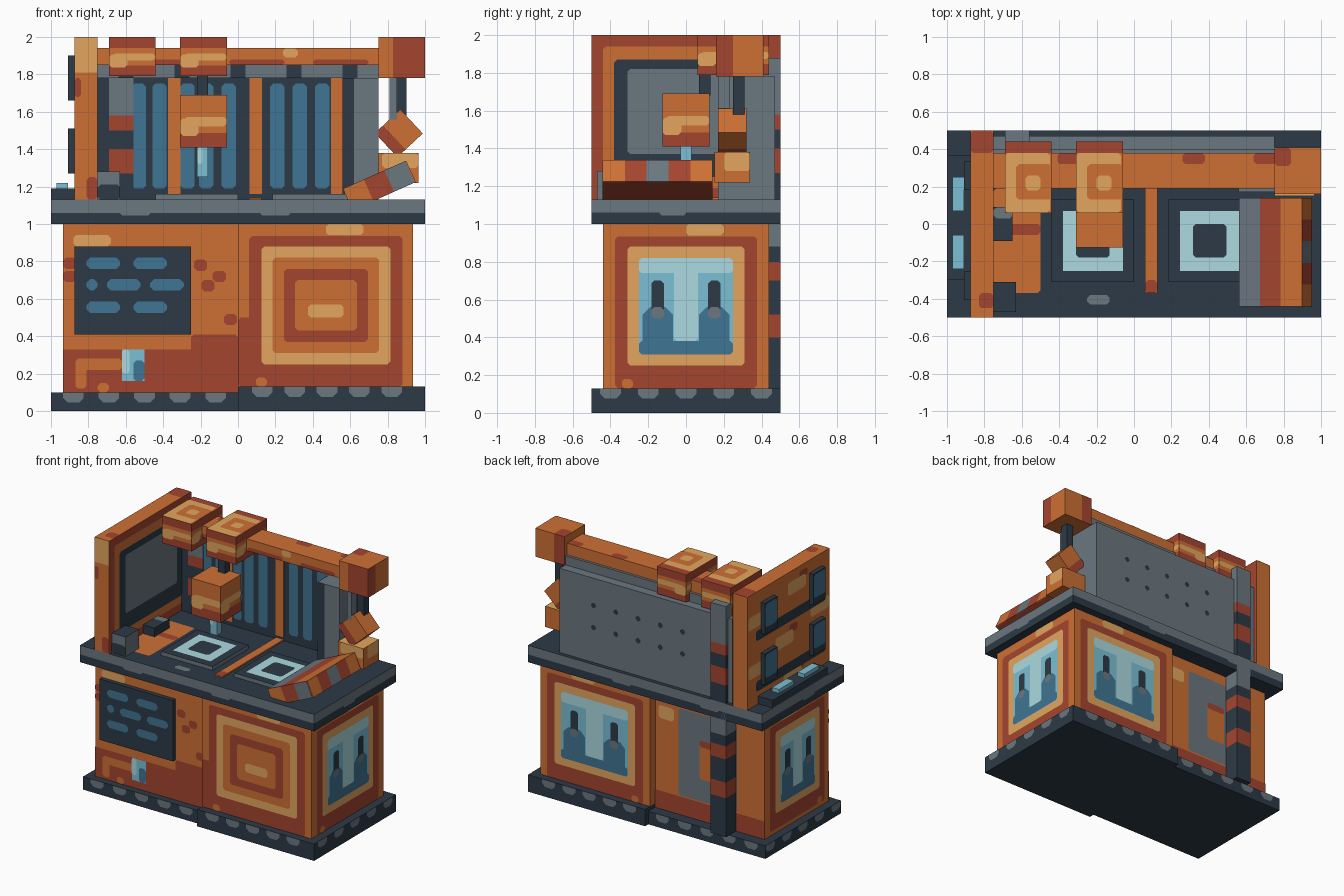
import bpy, bmesh, math
from mathutils import Vector, Matrix

if "Cube" in bpy.data.objects:
    bpy.data.objects.remove(bpy.data.objects["Cube"])


def make_material(name, hex_code):
    srgb = [int(hex_code[i:i + 2], 16) / 255 for i in range(0, 6, 2)]
    rgba = [((c + .055) / 1.055) ** 2.4 for c in srgb] + [1]
    material = bpy.data.materials.new(name)
    material.diffuse_color = rgba
    material.use_nodes = True
    material.node_tree.nodes["Principled BSDF"].inputs["Base Color"].default_value = rgba
    return material


slate = make_material("slate", "2c3a46")
grey = make_material("grey", "6b7780")
orange = make_material("orange", "ce7034")
rust = make_material("rust", "a4452f")
tan = make_material("tan", "e3a65e")
blue = make_material("deep_blue", "407593")
sky = make_material("sky_blue", "7bc0d6")
pale = make_material("pale_blue", "acdae0")


def finish(name, bm, *materials):
    mesh = bpy.data.meshes.new(name)
    bm.to_mesh(mesh)
    bm.free()
    for material in materials:
        mesh.materials.append(material)
    obj = bpy.data.objects.new(name, mesh)
    bpy.context.collection.objects.link(obj)
    return obj


def box(name, material, xs, ys, zs, tilt=0, top=None):
    """Box between pairs of limits, tilted about y, with an optional top colour."""
    bm = bmesh.new()
    bmesh.ops.create_cube(bm, size=1)
    low, high = Vector((xs[0], ys[0], zs[0])), Vector((xs[1], ys[1], zs[1]))
    bm.normal_update()
    for face in bm.faces:
        face.material_index = int(top is not None and face.normal.z > .5)
    size = Matrix.Diagonal(high - low).to_4x4()
    turn = Matrix.Rotation(math.radians(tilt), 4, "Y")
    bm.transform(Matrix.Translation((low + high) / 2) @ turn @ size)
    return finish(name, bm, material, top or material)


def paint(name, side, material, us, vs, layer=1, cut=.015, flat_top=False):
    """Flat corner-cut patch on a side given as (axis, direction, position)."""
    axis, direction, position = side
    (a, b), (c, d) = us, vs
    k = min(cut, (b - a) / 3, (d - c) * .45)
    t = 0 if flat_top else k
    outline = [(a + k, c), (b - k, c), (b, c + k), (b, d - t),
               (b - t, d), (a + t, d), (a, d - t), (a, c + k)]
    bm = bmesh.new()
    verts = []
    for u, v in dict.fromkeys(outline):
        point = [u, v]
        point.insert(axis, position + direction * layer * .0015)
        verts.append(bm.verts.new(point))
    face = bm.faces.new(verts)
    face.normal_update()
    if face.normal[axis] * direction < 0:
        face.normal_flip()
    return finish(name, bm, material)


def around(center, half):
    return center - half, center + half


FRONT, BACK, LEFT = (1, -1, -.44), (1, 1, .44), (0, 1, .935)
SHALLOW_FRONT, SHALLOW_BACK, RIGHT = (1, -1, -.405), (1, 1, .375), (0, -1, -.935)
COUNTER = (2, 1, 1.13)
FULL, SHORT = (-.5, .5), (-.46, .46)

# Base, cabinets and counter; the right half is shallower
box("base_left", slate, (0, 1), FULL, (0, .13))
box("base_right", slate, (-1, 0), SHORT, (0, .1))
box("cabinet_left", orange, (0, .935), (-.44, .44), (.13, 1))
box("cabinet_right", orange, (-.935, 0), (-.405, .375), (.1, 1))
box("counter_underside", slate, (-1, 1), FULL, (1, 1.06))
box("counter_top", grey, (-1, 1), FULL, (1.06, 1.13), top=slate)


# Scallops along the base and chips along the counter edge
def scallop(side, center, rim):
    paint("base_scallop", side, grey, around(center, .055), (rim - .055, rim), 1, .03, True)


for direction in (-1, 1):
    edge = (1, direction, direction * .5)
    end = (0, direction, direction)
    for i in range(5):
        scallop(edge, .13 + i * .173, .13)
        scallop((1, direction, direction * .46), -.88 + i * .19, .1)
        scallop(end, i * .2 - .4, .13 if direction > 0 else .1)
    for x in (-.55, .2):
        paint("counter_chip", edge, grey, around(x, .08), (1.045, 1.07))
    paint("counter_chip", end, grey, around(-.07, .07), (1.045, 1.07))


# Bordered cabinet sides
def border(side, center, half):
    paint("rust_border", side, rust, around(center, half + .065), (.13, .935))
    paint("tan_frame", side, tan, around(center, half), (.25, .88), 2)
    paint("tan_patch", side, tan, around(center + .1, .1), (.94, 1), 2)
    paint("orange_patch", side, orange, around(center - half, .03), (.13, .18), 2)


def window(side, center, half):
    border(side, center, half)
    w = half - .06
    paint("window_glass", side, sky, around(center, w), (.31, .82), 3)
    paint("window_shine", side, pale, around(center, w), (.74, .82), 4)
    paint("window_shine", side, pale, around(center, w / 4), (.38, .8), 4)
    paint("window_floor", side, blue, around(center, w), (.31, .38), 5)
    for s in (-1, 1):
        middle = center + s * w * .6
        paint("window_figure", side, blue, around(middle, w * .32), (.34, .56), 5, .04)
        paint("figure_head", side, slate, around(middle, .033), (.53, .7), 6)
        paint("figure_collar", side, grey, around(middle, .033), (.5, .56), 7)


window(LEFT, 0, .31)
window(RIGHT, -.02, .27)
window(BACK, .47, .345)
border(FRONT, .47, .345)
paint("border_corner", FRONT, rust, (0, .09), (.13, .5))
for i, colour in enumerate((orange, rust, orange)):
    inset = (i + 1) * .06
    paint("nested_square", FRONT, colour, around(.47, .345 - inset), (.25 + inset, .88 - inset), i + 3)
paint("square_centre", FRONT, tan, around(.47, .095), (.5, .57), 6)

# Front of the right cabinet: rust lower half, patches, cloth and notice board
paint("lower_rust", SHALLOW_FRONT, rust, (-.935, 0), (.1, .33), cut=0)
paint("lower_rust_step", SHALLOW_FRONT, rust, (-.25, 0), (.3, .41))
paint("orange_strip", SHALLOW_FRONT, orange, (-.87, -.62), (.22, .28), 2)
paint("orange_strip", SHALLOW_FRONT, orange, (-.87, -.81), (.12, .28), 2)
paint("orange_dot", SHALLOW_FRONT, orange, around(-.72, .03), (.1, .15), 2)
paint("tan_patch", SHALLOW_FRONT, tan, around(-.78, .1), (.88, .94))
for x, z in ((-.1, .72), (-.04, .49), (-.16, .67), (-.2, .78), (-.9, .72), (-.9, .79)):
    paint("rust_patch", SHALLOW_FRONT, rust, around(x, .035), around(z, .03))
paint("cloth", SHALLOW_FRONT, sky, (-.62, -.5), (.16, .33), 3, 0)
paint("cloth_shine", SHALLOW_FRONT, pale, (-.62, -.58), (.2, .33), 4)
paint("cloth_fold", SHALLOW_FRONT, blue, (-.56, -.5), (.16, .27), 4)
box("notice_board", slate, (-.875, -.25), (-.438, -.405), (.41, .88))
board = (1, -1, -.438)
for z, marks in ((.79, (-.72, -.47)), (.675, (-.78, -.61, -.38)), (.555, (-.72, -.47))):
    for x in marks:
        wide = .03 if x < -.75 else .09
        paint("board_mark", board, blue, around(x, wide), around(z, .03), cut=.02)

# Back of the right cabinet
paint("back_rust", SHALLOW_BACK, rust, (-.935, 0), (.1, .24), cut=0)
paint("back_tan", SHALLOW_BACK, tan, (-.16, -.03), (.8, .9))
paint("service_door", SHALLOW_BACK, grey, (-.7, -.2), (.25, .92), 2)
paint("door_hatch", SHALLOW_BACK, orange, (-.54, -.38), (.42, .72), 3)
paint("hatch_edge", SHALLOW_BACK, rust, (-.54, -.38), (.67, .72), 4)

# Banded pipe up the back
bands = ((.1, slate), (.4, rust), (.52, slate), (.7, rust), (.8, slate), (.88, grey),
         (1.13, slate), (1.27, rust), (1.4, slate), (1.5, rust), (1.58, grey), (1.88, grey))
for (low, colour), (high, _) in zip(bands, bands[1:]):
    box("pipe_band", colour, (-.69, -.56), (.375, .5), (low, high))

# Back wall with slats, rivets, uprights, ledge and corner pillar
box("back_wall", grey, (-.75, .75), (.38, .47), (1.13, 1.78))
box("wall_ledge", grey, (-.75, .75), (.34, .4), (1.78, 1.85))
box("corner_pillar", grey, (.56, .75), (.17, .38), (1.13, 1.78))
paint("pillar_shadow", (1, -1, .17), slate, (.56, .62), (1.13, 1.78), cut=0)
paint("pillar_shadow", (0, -1, .56), slate, (.17, .38), (1.13, 1.78), cut=0)
wall = (1, -1, .38)
paint("wall_lining", wall, slate, (-.75, .56), (1.13, 1.78), cut=0)
for x in (-.64, -.53, -.42, -.27, -.17, -.05, .21, .33, .45):
    paint("wall_slat", wall, blue, around(x, .038), (1.19, 1.75), 2, .015)
for x in (-.34, .095, .53):
    box("wall_upright", orange, around(x, .033), (.372, .38), (1.16, 1.78))
for i in range(5):
    paint("ledge_notch", (1, -1, .34), slate, around(i * .3 - .6, .04), (1.78, 1.85), cut=0)
    for z in (1.4, 1.57):
        paint("rivet", (1, 1, .47), slate, around(i * .19 - .3, .02), around(z, .02))

# Tall side panel
box("side_panel", orange, (-.875, -.75), FULL, (1.13, 2))
inner, outer, edge = (0, 1, -.75), (0, -1, -.875), (1, -1, -.5)
paint("panel_face", inner, rust, FULL, (1.13, 2), cut=0)
paint("panel_ring", inner, orange, (-.44, .38), (1.19, 1.94), 2)
paint("panel_recess", inner, slate, (-.38, .38), (1.25, 1.87), 3)
paint("panel_screen", inner, grey, (-.31, .32), (1.37, 1.82), 4)
paint("edge_cap", edge, tan, (-.875, -.75), (1.81, 2), cut=0)
paint("edge_patch", edge, rust, (-.81, -.75), (1.13, 1.25))
paint("edge_patch", edge, rust, (-.875, -.84), (1.68, 1.78))
paint("panel_top_patch", (2, 1, 2), rust, (-.875, -.75), (.38, .5))
paint("panel_top_patch", (2, 1, 2), rust, (-.83, -.75), (-.45, -.37))
for z in (1.27, 1.66):
    paint("outer_band", outer, slate, (-.45, .4), around(z, .04), 2)
    for y in (-.33, .26):
        box("outer_shutter", slate, (-.91, -.875), around(y, .075), (z, z + .24))
        paint("shutter_face", (0, -1, -.91), blue, around(y, .07), (z + .05, z + .23))
for y, z in ((-.1, 1.87), (.05, 1.5), (.38, 1.78), (-.05, 1.18), (-.38, 1.6), (.38, 1.4)):
    paint("outer_patch", outer, tan, around(y, .11), around(z, .05))
    paint("outer_patch", outer, rust, around(y * .8 - .1, .05), around(z + .06, .03))

# Side tray with two pads
box("side_tray", slate, (-1, -.875), (-.3, .37), (1.13, 1.19))
for y in (-.15, .16):
    box("tray_pad", sky, (-.97, -.91), around(y, .09), (1.19, 1.22))

# Counter details: mat, hobs, strip and small boxes
paint("mat", COUNTER, orange, (-.75, -.5), (-.37, .19))
paint("mat_patch", COUNTER, rust, (-.75, -.5), (-.06, 0), 2)
paint("spill", COUNTER, grey, (-.25, -.13), (-.43, -.38))
for x in (-.22, .405):
    box("hob", grey, around(x, .22), (-.31, .13), (1.13, 1.16), top=slate)
    hob = (2, 1, 1.16)
    paint("hob_ring", hob, pale, around(x, .16), (-.25, .07), cut=0)
    paint("hob_centre", hob, slate, around(x, .09), (-.18, 0), 2)
box("divider", orange, (.06, .125), (-.37, .38), (1.13, 1.14))
paint("divider_end", (2, 1, 1.14), rust, (.06, .125), (-.37, -.3))
box("counter_box", grey, (-.75, -.63), (-.47, -.31), (1.13, 1.28), top=slate)
paint("counter_box_shadow", (1, -1, -.47), slate, (-.75, -.63), (1.13, 1.21))
box("small_box", slate, (-.75, -.65), (-.09, .09), (1.13, 1.2))
paint("small_box_lid", (2, 1, 1.2), grey, (-.75, -.65), (.03, .09))

# Overhead beam and its end block
box("beam", orange, (-.75, .78), (.19, .38), (1.85, 1.94))
beam = (1, -1, .19)
for x in (-.38, .1, .55):
    paint("beam_patch", beam, rust, around(x, .15), (1.85, 1.88))
paint("beam_patch", beam, tan, around(.28, .04), (1.89, 1.94))
for x in (-.35, .32, .7):
    paint("beam_top_patch", (2, 1, 1.94), rust, around(x, .06), (.32, .38))
box("end_block", orange, (.75, 1), (.16, .41), (1.78, 2))
paint("block_front", (1, -1, .16), rust, (.83, 1), (1.78, 2), cut=0)
paint("block_top", (2, 1, 2), rust, (.75, .84), (.31, .41))
paint("block_side", (0, 1, 1), rust, (.16, .25), (1.78, 2), cut=0)
paint("block_back", (1, 1, .41), rust, (.75, .84), (1.78, 2), cut=0)


# Boxes on the beam and the hanging lamp
def striped_box(name, xs, ys, zs):
    low, high = zs
    box(name, orange, xs, ys, zs)
    height = high - low
    for side, us in (((1, -1, ys[0]), xs), ((1, 1, ys[1]), xs),
                     ((0, 1, xs[1]), ys), ((0, -1, xs[0]), ys)):
        paint("foot_band", side, rust, us, (low, low + height * .27), cut=0)
        paint("tan_band", side, tan, (us[0] + .02, us[1]), (low + height * .4, low + height * .58))
        paint("tan_band", side, tan, (us[0], us[0] + .1), (low + height * .22, low + height * .55), 2)
        if high > 1.9:
            paint("rim_band", side, rust, us, (high - .06, high), cut=0)


def swirl(roof, xs, ys):
    (a, b), (c, d) = xs, ys
    paint("roof_rim", roof, rust, (a, b), (d - .06, d), cut=0)
    paint("roof_swirl", roof, tan, (a, b - .01), (c, d - .06), 2)
    paint("roof_swirl", roof, orange, (a + .06, b), (c + .07, d - .12), 3)
    paint("roof_swirl", roof, tan, (a + .11, b - .06), (c + .12, d - .18), 4)


for xs in ((-.69, -.44), (-.31, -.06)):
    striped_box("vent_box", xs, (.06, .44), (1.79, 2))
    swirl((2, 1, 2), xs, (.06, .44))
striped_box("lamp", (-.31, -.06), (-.125, .125), (1.41, 1.69))
box("lamp_rod", slate, (-.22, -.16), (.07, .13), (1.68, 1.8))
box("lamp_nozzle", sky, (-.22, -.16), (-.03, .03), (1.25, 1.41))
paint("nozzle_shine", (1, -1, -.03), pale, (-.22, -.19), (1.32, 1.41))

# Hanging rods and the lower loose crate under the end block
box("hanging_rod", grey, (.81, .85), (.17, .23), (1.56, 1.78))
box("hanging_rod", slate, (.84, .9), (.25, .31), (1.56, 1.78))
box("lower_crate", orange, (.75, .965), (.15, .34), (1.22, 1.38), top=tan)
paint("crate_front", (1, -1, .15), tan, (.77, .965), (1.3, 1.38))
paint("crate_side", (0, 1, .965), tan, (.2, .34), (1.28, 1.38))


# Tilted crate and the striped slab leaning on the counter, built in slices
def slice_box(name, center, degrees, shift, halves, ys, colour, top):
    slope = math.radians(degrees)
    x, z = center[0] + shift * math.cos(slope), center[1] + shift * math.sin(slope)
    box(name, colour, around(x, halves[0]), ys, around(z, halves[1]), -degrees, top)


crate = (.86, 1.485)
slice_box("tilted_crate", crate, 43, .03, (.063, .088), (.17, .32), orange, orange)
slice_box("tilted_crate_foot", crate, 43, -.063, (.03, .088), (.17, .32), rust, orange)

slab = (.753, 1.205)
for i, (front, top) in enumerate(((orange, grey), (rust, rust), (grey, orange))):
    shift = (i - 1) * .121
    slice_box("leaning_slab", slab, 24, shift, (.061, .063), (-.436, .14), rust, top)
    slice_box("slab_front", slab, 24, shift, (.061, .063), (-.442, -.436), front, top)
for i, colour in enumerate((orange, rust, grey, rust, orange)):
    start = i * .116 - .44
    slice_box("slab_end", slab, 24, .184, (.004, .063), (start, start + .116), colour, orange)
